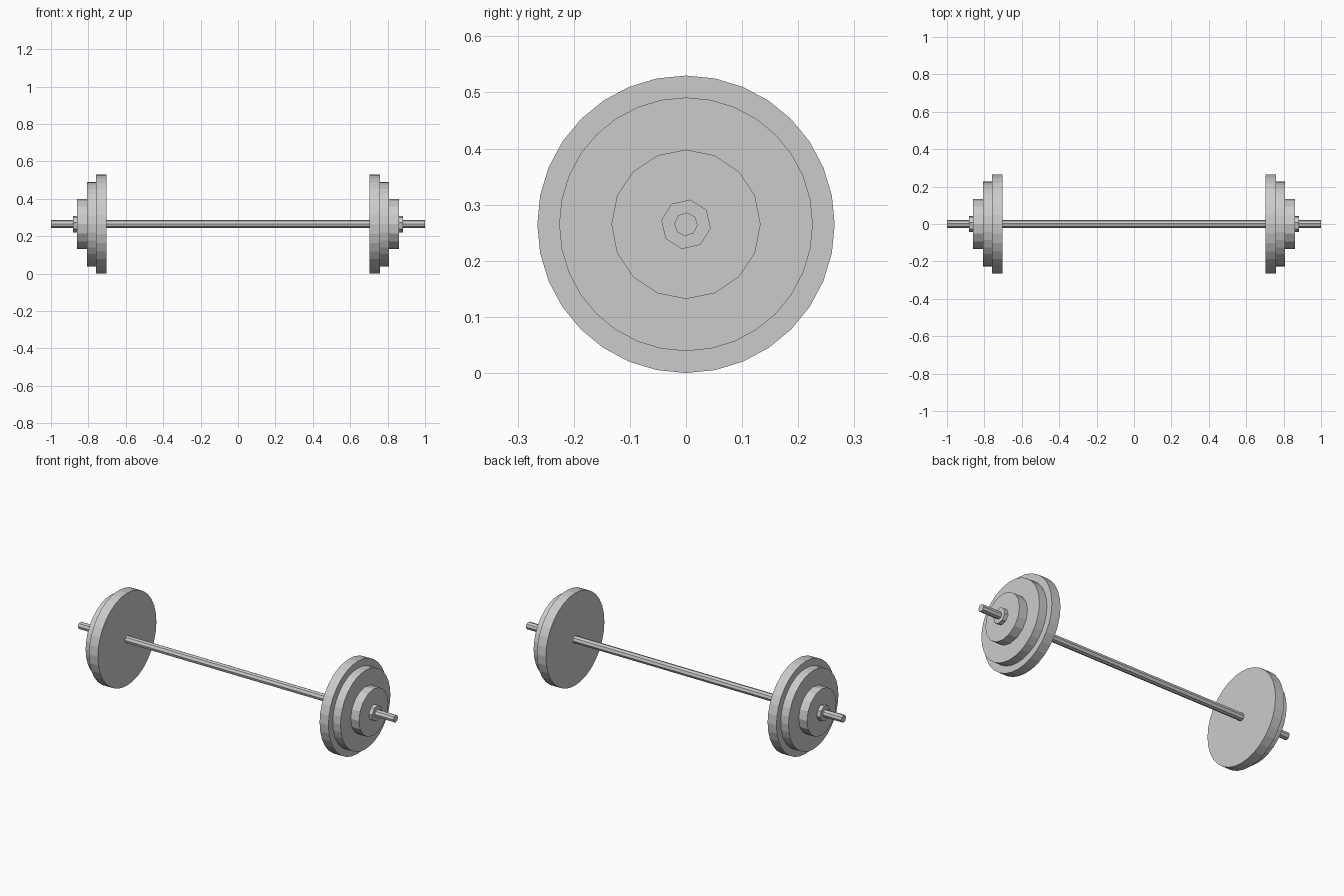
import bpy, bmesh
from math import radians, pi
from mathutils import Matrix

if "Cube" in bpy.data.objects:
    bpy.data.objects.remove(bpy.data.objects["Cube"])

AXIS_Z = 0.265


def disc(name, x0, x1, radius, sides, turn=0.0, mirror=True):
    """Flat-shaded cylinder along x, optionally mirrored to the other end."""
    bm = bmesh.new()
    place = (Matrix.Translation(((x0 + x1) / 2, 0, AXIS_Z))
             @ Matrix.Rotation(radians(turn), 4, 'X')
             @ Matrix.Rotation(pi / 2, 4, 'Y'))
    bmesh.ops.create_cone(bm, cap_ends=True, segments=sides, radius1=radius,
                          radius2=radius, depth=x1 - x0, matrix=place)
    mesh = bpy.data.meshes.new(name)
    bm.to_mesh(mesh)
    bm.free()
    obj = bpy.data.objects.new(name, mesh)
    bpy.context.collection.objects.link(obj)
    if mirror:
        mod = obj.modifiers.new("other_end", 'MIRROR')
        mod.use_axis = (True, False, False)
        mod.use_mirror_merge = False
    return obj


# Bar through everything
disc("bar", -1.0, 1.0, 0.021, 8, turn=-5, mirror=False)

# Weight plates, largest on the inside
disc("large_plates", 0.703, 0.759, 0.265, 32)
disc("medium_plates", 0.759, 0.808, 0.226, 32)
disc("small_plates", 0.808, 0.86, 0.133, 16)

# Locking collars
disc("collars", 0.86, 0.882, 0.0446, 8, turn=-9.5)
